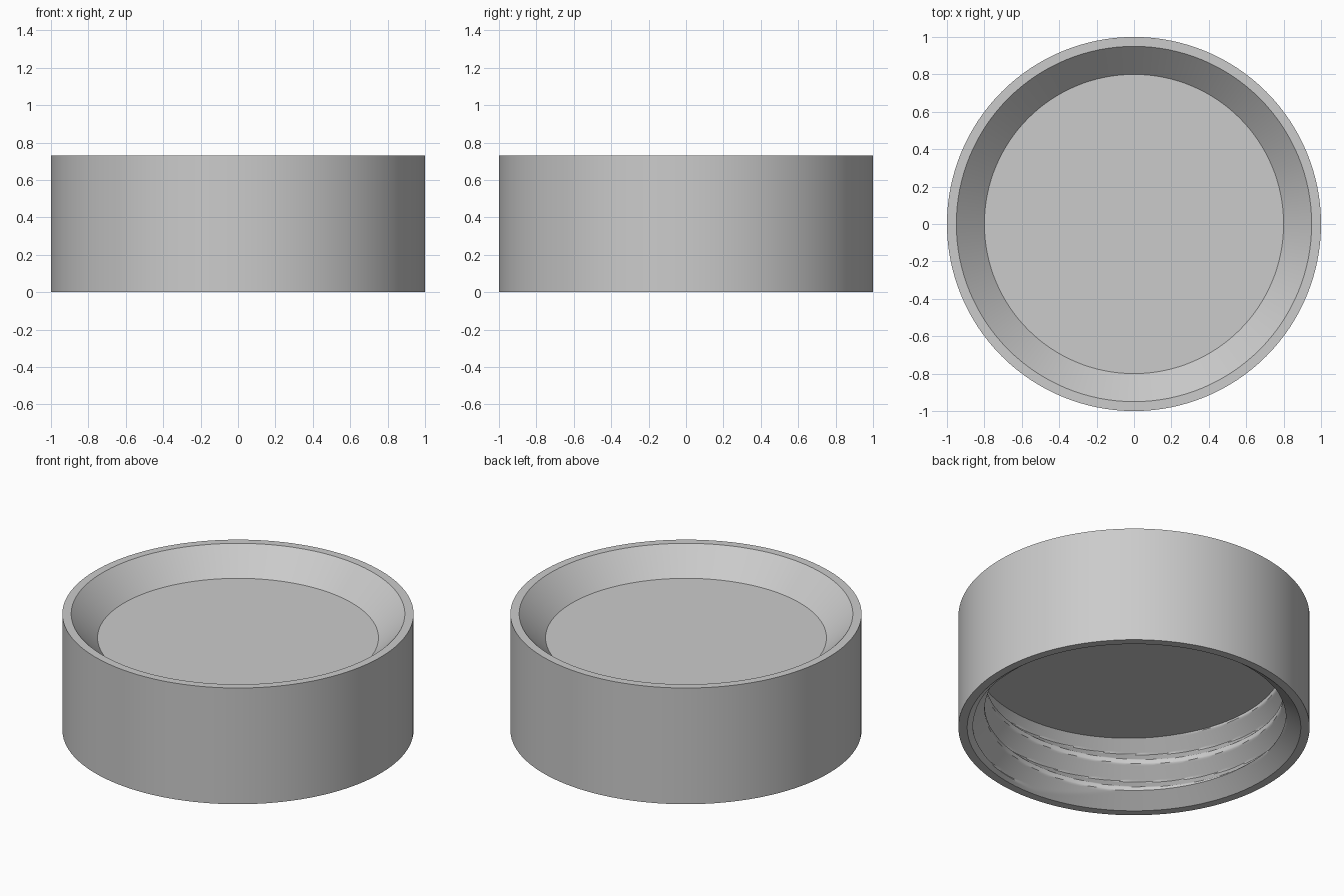
import bpy, bmesh, math

if "Cube" in bpy.data.objects:
    bpy.data.objects.remove(bpy.data.objects["Cube"])

SEGMENTS = 128
ROWS = 72            # height steps of the threaded wall
FLOOR_Z = 0.425      # underside of the floor
ROOT_R = 0.95        # thread root radius
DEPTH = 0.10         # thread depth
PITCH = 0.18
CREST_HALF = 0.014   # half height of the flat crest
START_Z = -0.005     # crest height at the start angle
START_ANGLE = math.radians(45)

grey = bpy.data.materials.new("light_grey")
grey.diffuse_color = (0.6, 0.6, 0.6, 1.0)
grey.use_nodes = True
grey.node_tree.nodes["Principled BSDF"].inputs["Base Color"].default_value = grey.diffuse_color


def thread_radius(angle, z):
    """Inner radius of a helical thread, chamfered at the bottom rim."""
    turn = ((angle - START_ANGLE) / (2 * math.pi)) % 1.0
    phase = (z - START_Z) / PITCH - turn
    distance = abs(phase - round(phase)) * PITCH
    ridge = DEPTH - 1.05 * max(0.0, distance - CREST_HALF)
    return ROOT_R - max(0.0, min(ridge, 1.3 * z))


def ring(bm, z, radius_at):
    angles = [2 * math.pi * i / SEGMENTS for i in range(SEGMENTS)]
    return [bm.verts.new((radius_at(a) * math.cos(a), radius_at(a) * math.sin(a), z))
            for a in angles]


bm = bmesh.new()
rings = []

# Threaded inner wall, from the floor underside down to the bottom rim
for row in range(ROWS, -1, -1):
    z = FLOOR_Z * row / ROWS
    rings.append(ring(bm, z, lambda a, z=z: thread_radius(a, z)))

# Bottom rim, outer wall, top rim and sloped recess
for radius, z in [(1.0, 0.0), (1.0, 0.73), (0.95, 0.73), (0.80, 0.58)]:
    rings.append(ring(bm, z, lambda a, r=radius: r))

for low, high in zip(rings, rings[1:]):
    for i in range(SEGMENTS):
        j = (i + 1) % SEGMENTS
        bm.faces.new((low[i], low[j], high[j], high[i]))

# Flat discs closing the hollow and the recess
bm.faces.new(list(reversed(rings[0])))
bm.faces.new(rings[-1])
bmesh.ops.recalc_face_normals(bm, faces=bm.faces)

mesh = bpy.data.meshes.new("screw_cap")
bm.to_mesh(mesh)
bm.free()
mesh.materials.append(grey)
cap = bpy.data.objects.new("screw_cap", mesh)
bpy.context.collection.objects.link(cap)

# Smooth round walls, crisp rims
bpy.context.view_layer.objects.active = cap
cap.select_set(True)
bpy.ops.object.shade_smooth_by_angle(angle=math.radians(30))
